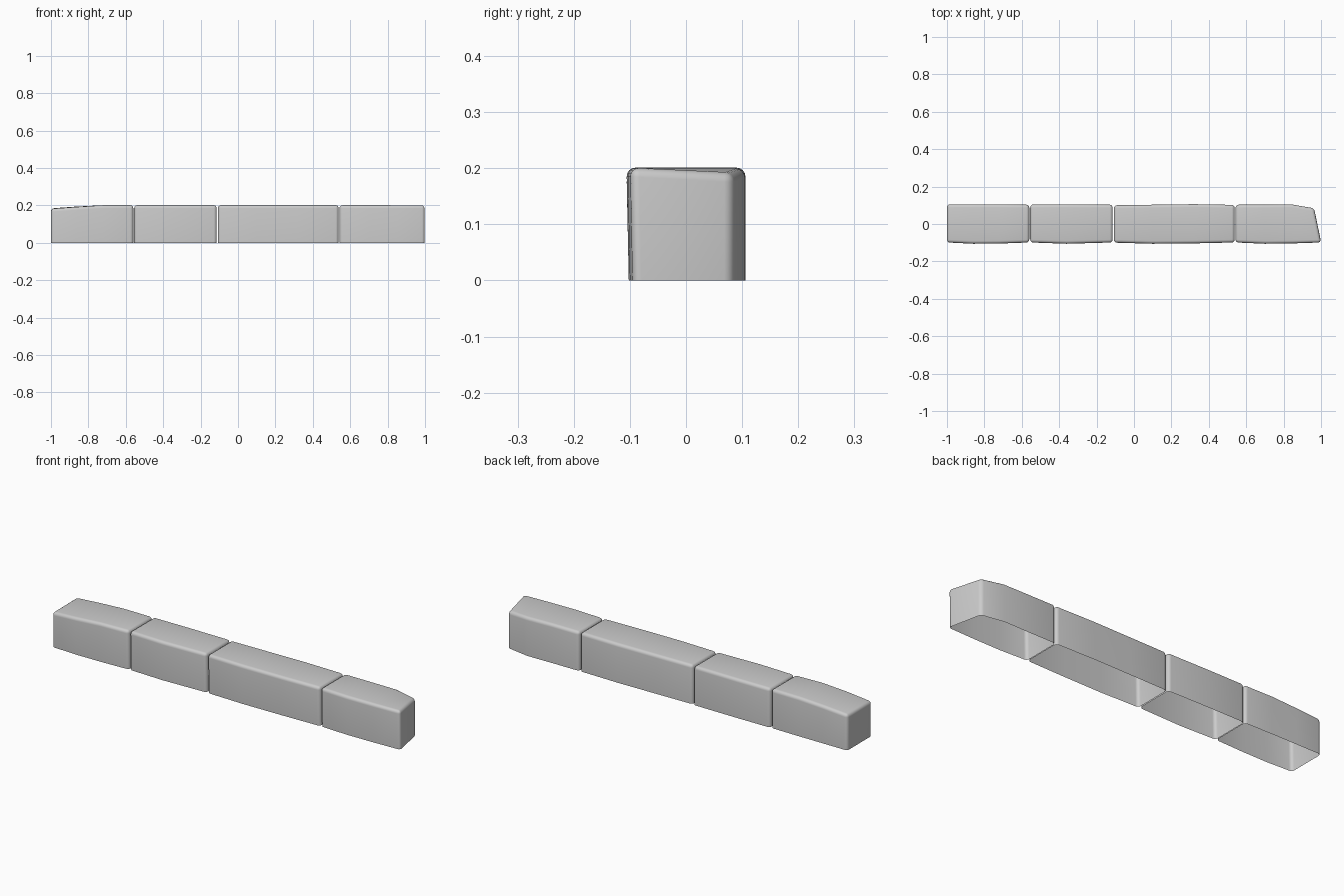
import bpy, bmesh

if "Cube" in bpy.data.objects:
    bpy.data.objects.remove(bpy.data.objects["Cube"])


def kerb_stone(name, stations):
    """Loft a stone from stations (x_front, x_back, y_front, y_back, z_front, z_back)."""
    bm = bmesh.new()
    rings = []
    for xf, xb, yf, yb, zf, zb in stations:
        pts = [(xf, yf + 0.004, 0), (xf, yf, zf), (xb, yb, zb), (xb, yb, 0)]
        rings.append([bm.verts.new(p) for p in pts])
    for a, b in zip(rings, rings[1:]):
        for i in range(4):
            j = (i + 1) % 4
            bm.faces.new((a[i], a[j], b[j], b[i]))
    bm.faces.new(rings[0])
    bm.faces.new(rings[-1])
    bmesh.ops.recalc_face_normals(bm, faces=bm.faces[:])

    # Round the top rim, the long top edges and the upright corners
    edges = []
    for r in (rings[0], rings[-1]):
        edges += [bm.edges.get((r[i], r[i + 1])) for i in range(3)]
    for a, b in zip(rings, rings[1:]):
        edges += [bm.edges.get((a[i], b[i])) for i in (1, 2)]
    bmesh.ops.bevel(bm, geom=edges, offset=0.016, segments=4, profile=0.5,
                    affect='EDGES', clamp_overlap=True)

    # The underside is open
    under = [f for f in bm.faces if all(v.co.z < 0.001 for v in f.verts)]
    bmesh.ops.delete(bm, geom=under, context='FACES')

    mesh = bpy.data.meshes.new(name)
    bm.to_mesh(mesh)
    bm.free()
    obj = bpy.data.objects.new(name, mesh)
    bpy.context.collection.objects.link(obj)
    bpy.ops.object.select_all(action='DESELECT')
    obj.select_set(True)
    bpy.context.view_layer.objects.active = obj
    bpy.ops.object.shade_smooth_by_angle(angle=0.6)


# Left end stone, its top dipping towards the end
kerb_stone("left_end_stone", [
    (-1.0, -1.0, -0.099, 0.105, 0.182, 0.184),
    (-0.86, -0.86, -0.106, 0.105, 0.192, 0.194),
    (-0.72, -0.72, -0.105, 0.105, 0.201, 0.201),
    (-0.56, -0.56, -0.099, 0.103, 0.201, 0.201)])

# Short middle stone
kerb_stone("short_stone", [
    (-0.555, -0.555, -0.099, 0.104, 0.201, 0.201),
    (-0.36, -0.36, -0.106, 0.105, 0.201, 0.201),
    (-0.114, -0.114, -0.099, 0.103, 0.201, 0.201)])

# Long middle stone
kerb_stone("long_stone", [
    (-0.107, -0.107, -0.1, 0.1, 0.201, 0.201),
    (0.1, 0.1, -0.106, 0.103, 0.201, 0.201),
    (0.32, 0.32, -0.104, 0.106, 0.201, 0.201),
    (0.538, 0.538, -0.099, 0.102, 0.201, 0.201)])

# Right end stone with a skewed end and a tapered back corner
kerb_stone("right_end_stone", [
    (0.543, 0.543, -0.099, 0.103, 0.201, 0.201),
    (0.7, 0.7, -0.106, 0.103, 0.201, 0.201),
    (0.85, 0.84, -0.104, 0.105, 0.201, 0.199),
    (1.0, 0.963, -0.099, 0.084, 0.201, 0.191)])
